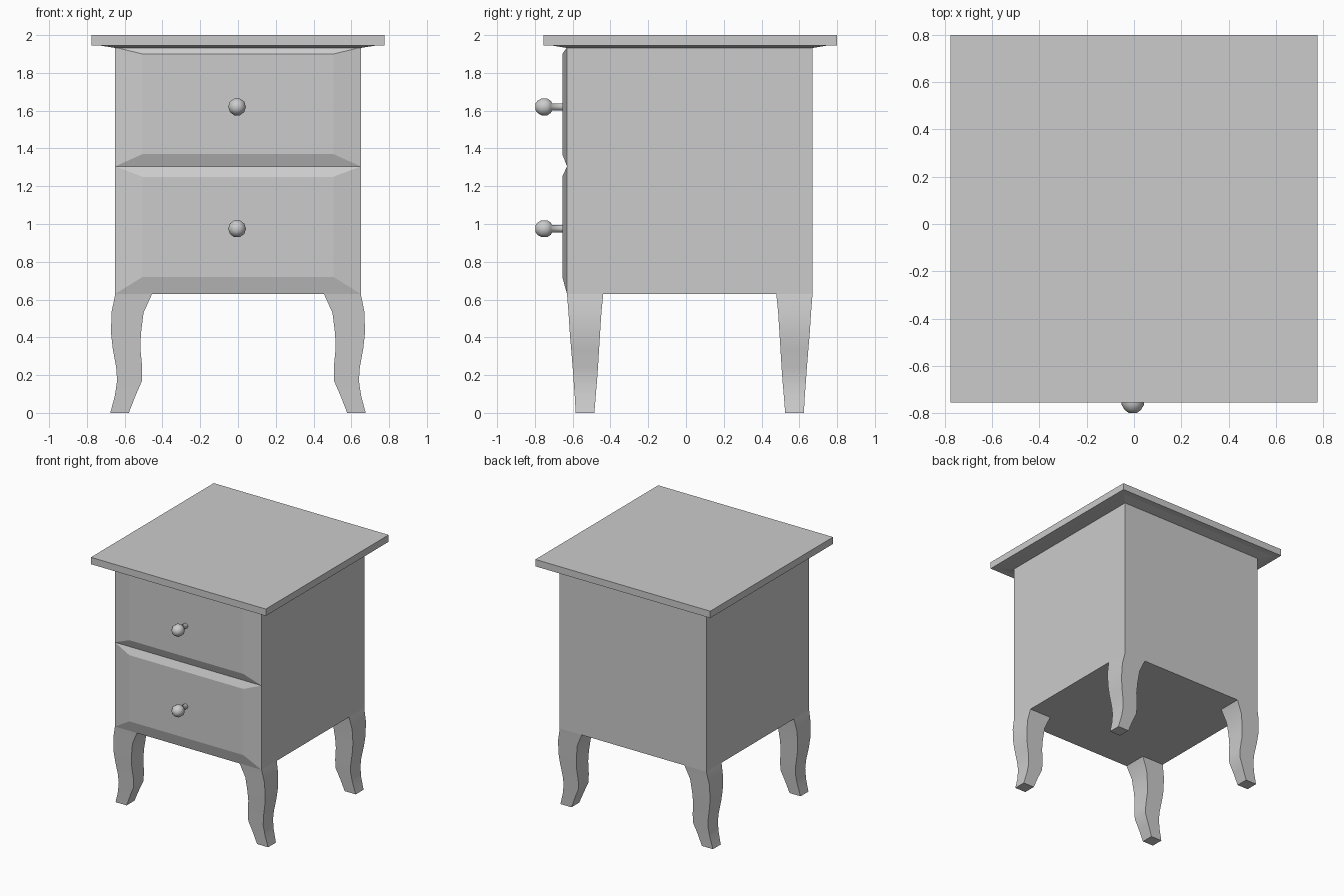
import bpy, bmesh, math

if "Cube" in bpy.data.objects:
    bpy.data.objects.remove(bpy.data.objects["Cube"])

CY = 0.02                      # body centre in y
Z0, Z1 = 0.63, 1.94            # body bottom and top


def loft(name, rings, cap_start=True, cap_end=True, angle=35):
    """Skin a list of equally sized point rings into one object."""
    bm = bmesh.new()
    vs = [[bm.verts.new(p) for p in r] for r in rings]
    n = len(rings[0])
    for a, b in zip(vs, vs[1:]):
        for i in range(n):
            j = (i + 1) % n
            bm.faces.new((a[i], a[j], b[j], b[i]))
    if cap_start:
        bm.faces.new(vs[0][::-1])
    if cap_end:
        bm.faces.new(vs[-1])
    bmesh.ops.recalc_face_normals(bm, faces=bm.faces)
    me = bpy.data.meshes.new(name)
    bm.to_mesh(me)
    bm.free()
    ob = bpy.data.objects.new(name, me)
    bpy.context.collection.objects.link(ob)
    bpy.ops.object.select_all(action='DESELECT')
    ob.select_set(True)
    bpy.context.view_layer.objects.active = ob
    bpy.ops.object.shade_smooth_by_angle(angle=math.radians(angle))
    return ob


def rect_xy(x0, x1, y0, y1, z):
    return [(x0, y0, z), (x1, y0, z), (x1, y1, z), (x0, y1, z)]


def rect_xz(hx, z0, z1, y):
    return [(-hx, y, z0), (hx, y, z0), (hx, y, z1), (-hx, y, z1)]


# Table top and the thin sloped moulding under it
loft("table_top", [rect_xy(-0.775, 0.775, -0.755, 0.80, z) for z in (1.945, 2.0)])
loft("top_moulding", [rect_xy(-0.65, 0.65, CY - 0.65, CY + 0.65, 1.932),
                      rect_xy(-0.73, 0.73, CY - 0.73, CY + 0.73, 1.945)],
     cap_start=False, cap_end=False, angle=1)

# Cabinet body
loft("cabinet_body", [rect_xy(-0.65, 0.65, CY - 0.65, CY + 0.65, z) for z in (Z0, Z1)])

# Bevelled drawer fronts with knobs
# (outer bottom, outer top, inner bottom, inner top, knob height)
drawers = {"lower": (Z0, 1.305, 0.72, 1.25, 0.975),
           "upper": (1.305, 1.935, 1.37, 1.90, 1.62)}
# knob profile: radius, y
knob = [(0.02, -0.65), (0.02, -0.708), (0.034, -0.716), (0.047, -0.735),
        (0.047, -0.765), (0.034, -0.786), (0.018, -0.798)]
for label, (oz0, oz1, iz0, iz1, kz) in drawers.items():
    loft(label + "_drawer_front", [rect_xz(0.65, oz0, oz1, CY - 0.65),
                                   rect_xz(0.505, iz0, iz1, -0.655)],
         cap_start=False, angle=5)
    rings = []
    for r, y in knob:
        angs = [2 * math.pi * i / 10 for i in range(10)]
        rings.append([(-0.005 + r * math.cos(a), y, kz + r * math.sin(a)) for a in angs])
    loft(label + "_drawer_knob", rings, cap_start=False, angle=60)

# Curved legs: z, inner x, outer x, inner y, outer y (y measured from CY)
leg = [(0.63, 0.455, 0.650, 0.458, 0.650),
       (0.53, 0.500, 0.670, 0.468, 0.642),
       (0.42, 0.514, 0.672, 0.475, 0.635),
       (0.34, 0.517, 0.663, 0.480, 0.628),
       (0.24, 0.507, 0.645, 0.486, 0.620),
       (0.17, 0.508, 0.640, 0.491, 0.615),
       (0.09, 0.543, 0.652, 0.498, 0.609),
       (0.00, 0.578, 0.676, 0.505, 0.604)]
for yname, sy in (("front", -1), ("back", 1)):
    for xname, sx in (("left", -1), ("right", 1)):
        rings = [rect_xy(sx * xi, sx * xo, CY + sy * yi, CY + sy * yo, z)
                 for z, xi, xo, yi, yo in leg]
        loft(f"{yname}_{xname}_leg", rings, cap_start=False, angle=40)
